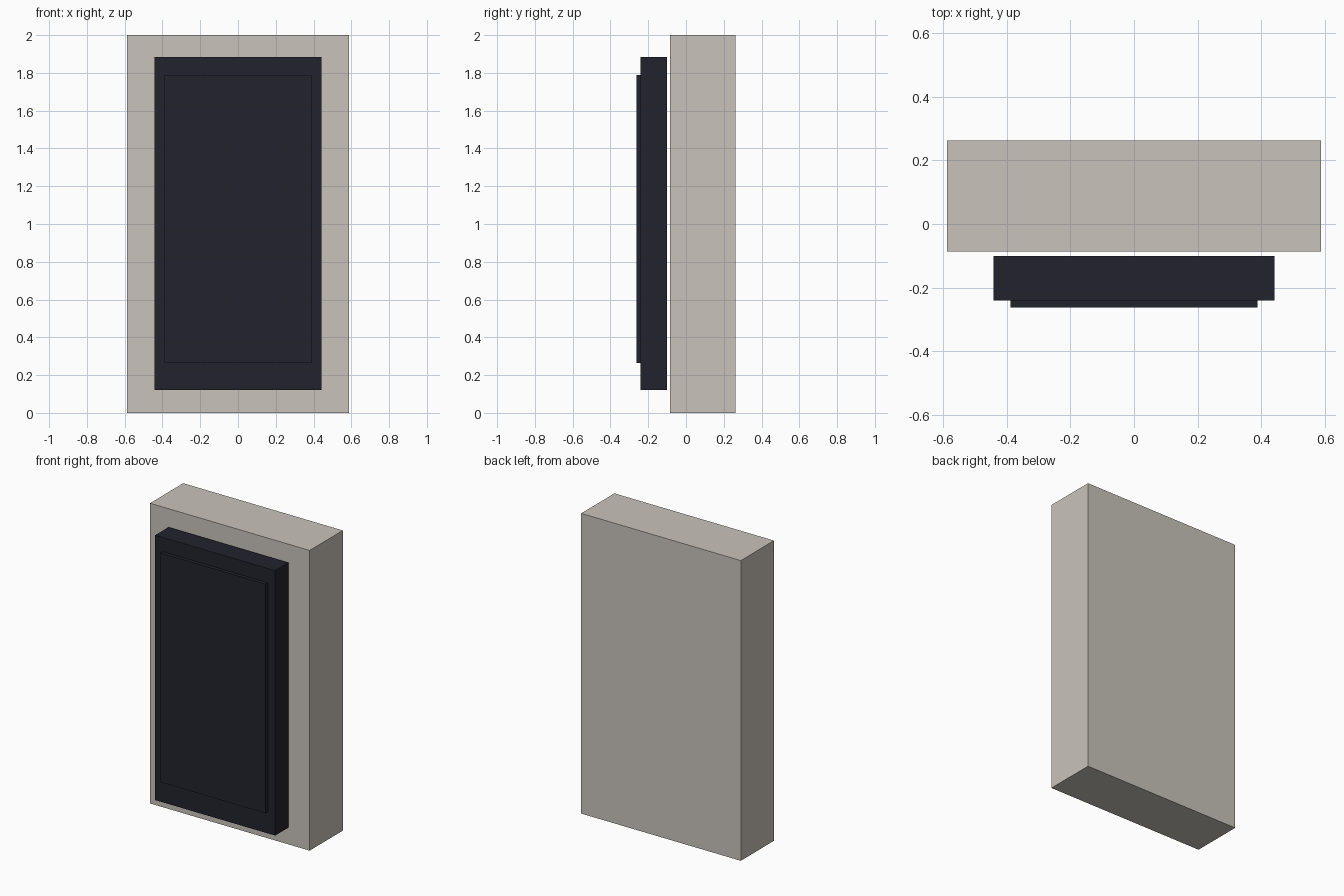
import bpy

if "Cube" in bpy.data.objects:
    bpy.data.objects.remove(bpy.data.objects["Cube"])


def make_material(name, rgb):
    mat = bpy.data.materials.new(name)
    mat.diffuse_color = (*rgb, 1.0)
    mat.use_nodes = True
    mat.node_tree.nodes["Principled BSDF"].inputs["Base Color"].default_value = mat.diffuse_color
    return mat


def box(name, low, high, mat):
    """Axis-aligned box between two corners."""
    centre = [(a + b) / 2 for a, b in zip(low, high)]
    bpy.ops.mesh.primitive_cube_add(size=1, location=centre)
    obj = bpy.context.object
    obj.name = name
    obj.scale = [b - a for a, b in zip(low, high)]
    bpy.ops.object.transform_apply(location=False, rotation=False, scale=True)
    obj.data.materials.append(mat)
    return obj


beige = make_material("warm grey", (0.584, 0.552, 0.497))
navy = make_material("dark navy", (0.016, 0.016, 0.0262))

# Thick backing slab
box("wall_slab", (-0.588, -0.086, 0), (0.588, 0.263, 2), beige)
# Dark case, floating just in front of the slab
box("display_case", (-0.442, -0.24, 0.12), (0.442, -0.10, 1.885), navy)
# Raised panel on the case, set higher than centre
box("front_panel", (-0.388, -0.263, 0.263), (0.388, -0.24, 1.79), navy)
